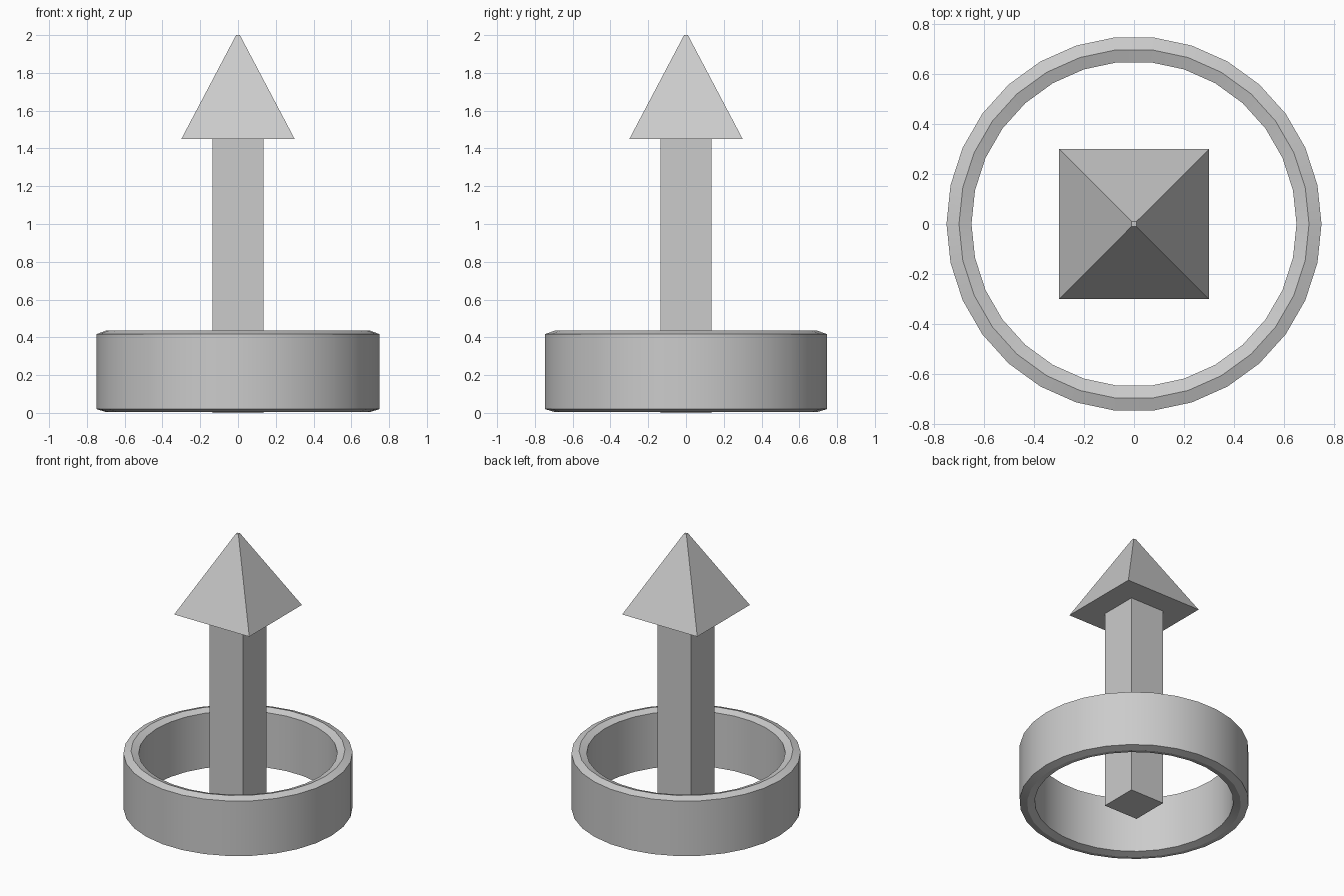
import bpy, bmesh, math
from mathutils import Matrix, Vector

if "Cube" in bpy.data.objects:
    bpy.data.objects.remove(bpy.data.objects["Cube"])


def make_object(name, bm):
    bmesh.ops.recalc_face_normals(bm, faces=bm.faces)
    mesh = bpy.data.meshes.new(name)
    bm.to_mesh(mesh)
    bm.free()
    obj = bpy.data.objects.new(name, mesh)
    bpy.context.collection.objects.link(obj)
    return obj


def square_taper(name, half_bottom, half_top, z0, z1):
    bm = bmesh.new()
    bmesh.ops.create_cone(bm, cap_ends=True, segments=4,
                          radius1=half_bottom * math.sqrt(2), radius2=half_top * math.sqrt(2),
                          depth=z1 - z0)
    # Turn the four sides to face the axes
    corner = max(bm.verts, key=lambda v: v.co.xy.length).co
    turn = math.pi / 4 - math.atan2(corner.y, corner.x)
    bm.transform(Matrix.Translation((0, 0, (z0 + z1) / 2)) @ Matrix.Rotation(turn, 4, 'Z'))
    return make_object(name, bm)


# Arrow: square shaft and blunt-tipped pyramid head
square_taper("arrow_shaft", 0.135, 0.135, 0.0, 1.45)
square_taper("arrow_head", 0.30, 0.01, 1.45, 2.0)

# Ring: 30-sided band with ridged top and bottom rims
SIDES = 30
profile = [(0.65, 0.02), (0.70, 0.005), (0.75, 0.02),
           (0.75, 0.417), (0.70, 0.435), (0.65, 0.417)]
bm = bmesh.new()
loops = [[bm.verts.new((r * math.cos(a), r * math.sin(a), z)) for r, z in profile]
         for a in (2 * math.pi * i / SIDES for i in range(SIDES))]
for i in range(SIDES):
    here, there = loops[i], loops[(i + 1) % SIDES]
    for j in range(len(profile)):
        k = (j + 1) % len(profile)
        bm.faces.new((here[j], there[j], there[k], here[k]))
ring = make_object("base_ring", bm)
bpy.context.view_layer.objects.active = ring
ring.select_set(True)
bpy.ops.object.shade_smooth_by_angle(angle=math.radians(30))
